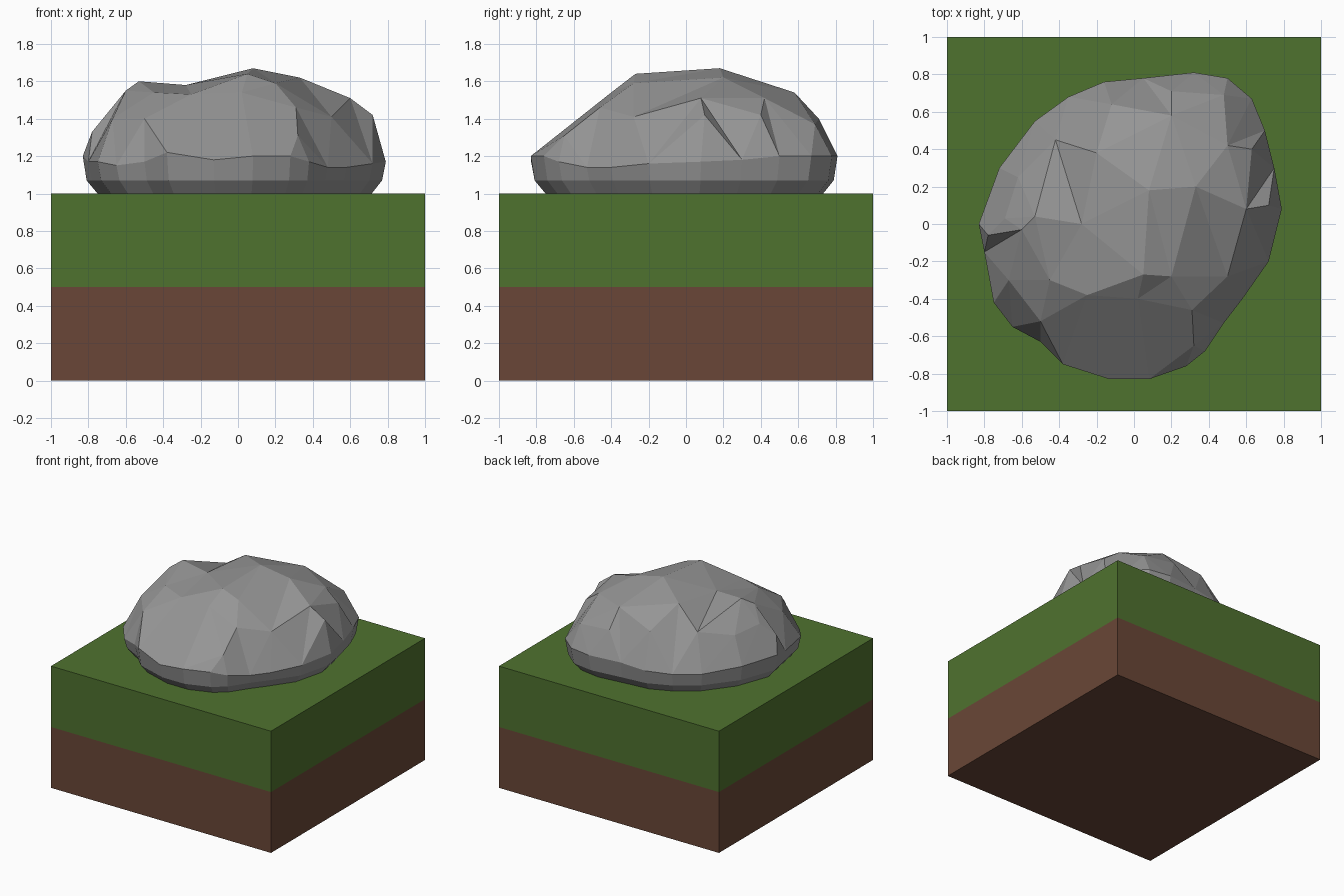
import bpy, bmesh
from mathutils import Vector
from mathutils.geometry import delaunay_2d_cdt

if "Cube" in bpy.data.objects:
    bpy.data.objects.remove(bpy.data.objects["Cube"])


def material(name, rgb):
    m = bpy.data.materials.new(name)
    m.diffuse_color = (*rgb, 1)
    m.use_nodes = True
    m.node_tree.nodes["Principled BSDF"].inputs["Base Color"].default_value = m.diffuse_color
    return m


def finish(name, bm, mats):
    bmesh.ops.recalc_face_normals(bm, faces=bm.faces)
    me = bpy.data.meshes.new(name)
    bm.to_mesh(me)
    bm.free()
    for m in mats:
        me.materials.append(m)
    ob = bpy.data.objects.new(name, me)
    bpy.context.collection.objects.link(ob)
    return ob


grass = material("grass green", (0.078, 0.168, 0.028))
soil = material("soil brown", (0.142, 0.062, 0.038))
stone = material("stone grey", (0.30, 0.30, 0.30))

# Ground block: one box cut at half height, coloured by height
bm = bmesh.new()
bmesh.ops.create_cube(bm, size=1)
for v in bm.verts:
    v.co = (v.co.x * 2, v.co.y * 2, v.co.z + 0.5)
bmesh.ops.bisect_plane(bm, geom=bm.verts[:] + bm.edges[:] + bm.faces[:],
                       plane_co=(0, 0, 0.5), plane_no=(0, 0, 1))
for f in bm.faces:
    f.material_index = 0 if f.calc_center_median().z > 0.5 else 1
finish("ground_block", bm, [grass, soil])

# Boulder: widest outline, anticlockwise
outline = [(-.83, 0, 1.2), (-.80, -.15, 1.17), (-.75, -.42, 1.17), (-.65, -.55, 1.15),
           (-.5, -.63, 1.17), (-.38, -.75, 1.22), (-.13, -.83, 1.18), (.08, -.83, 1.2),
           (.28, -.76, 1.2), (.38, -.68, 1.17), (.48, -.53, 1.14), (.58, -.4, 1.14),
           (.72, -.2, 1.16), (.79, .08, 1.17), (.75, .3, 1.18), (.7, .5, 1.2),
           (.63, .67, 1.2), (.5, .78, 1.2), (.32, .81, 1.2), (.05, .78, 1.2),
           (-.16, .76, 1.18), (-.35, .68, 1.17), (-.53, .55, 1.17), (-.72, .3, 1.19)]
# Facet corners on the upper surface
corners = [(.08, .18, 1.67), (.05, -.27, 1.64), (.2, -.28, 1.59), (-.2, .38, 1.6),
           (-.28, 0, 1.58), (.33, .2, 1.62), (-.53, .04, 1.6), (-.6, -.03, 1.55),
           (-.69, .03, 1.43), (-.78, -.06, 1.33), (-.67, -.3, 1.4), (-.45, -.3, 1.54),
           (-.5, -.52, 1.4), (-.25, -.38, 1.53), (.02, -.4, 1.54), (.31, -.46, 1.46),
           (.32, -.65, 1.31), (.5, -.28, 1.41), (.6, .08, 1.51), (.72, .1, 1.42),
           (.5, .42, 1.51), (.63, .4, 1.42), (.48, .69, 1.37), (.2, .58, 1.54),
           (.2, .71, 1.4), (-.12, .64, 1.45), (-.42, .45, 1.45), (-.62, .25, 1.4)]
pts = outline + corners
n = len(outline)
co, _, tris, orig, _, _ = delaunay_2d_cdt([Vector(p[:2]) for p in pts], [],
                                          [list(range(n))], 1, 1e-5)
bm = bmesh.new()
top = [bm.verts.new(pts[o[0]]) for o in orig]
by_input = {o[0]: v for o, v in zip(orig, top)}
for t in tris:
    bm.faces.new([top[i] for i in t])
# Undercut sides running down to the grass
ring = [by_input[i] for i in range(n)]
for scale, z in ((0.975, 1.07), (0.90, 0.995)):
    low = [bm.verts.new((p[0] * scale, p[1] * scale, z)) for p in outline]
    for i in range(n):
        j = (i + 1) % n
        bm.faces.new((ring[i], ring[j], low[j], low[i]))
    ring = low
bm.faces.new(ring)
finish("boulder", bm, [stone])
